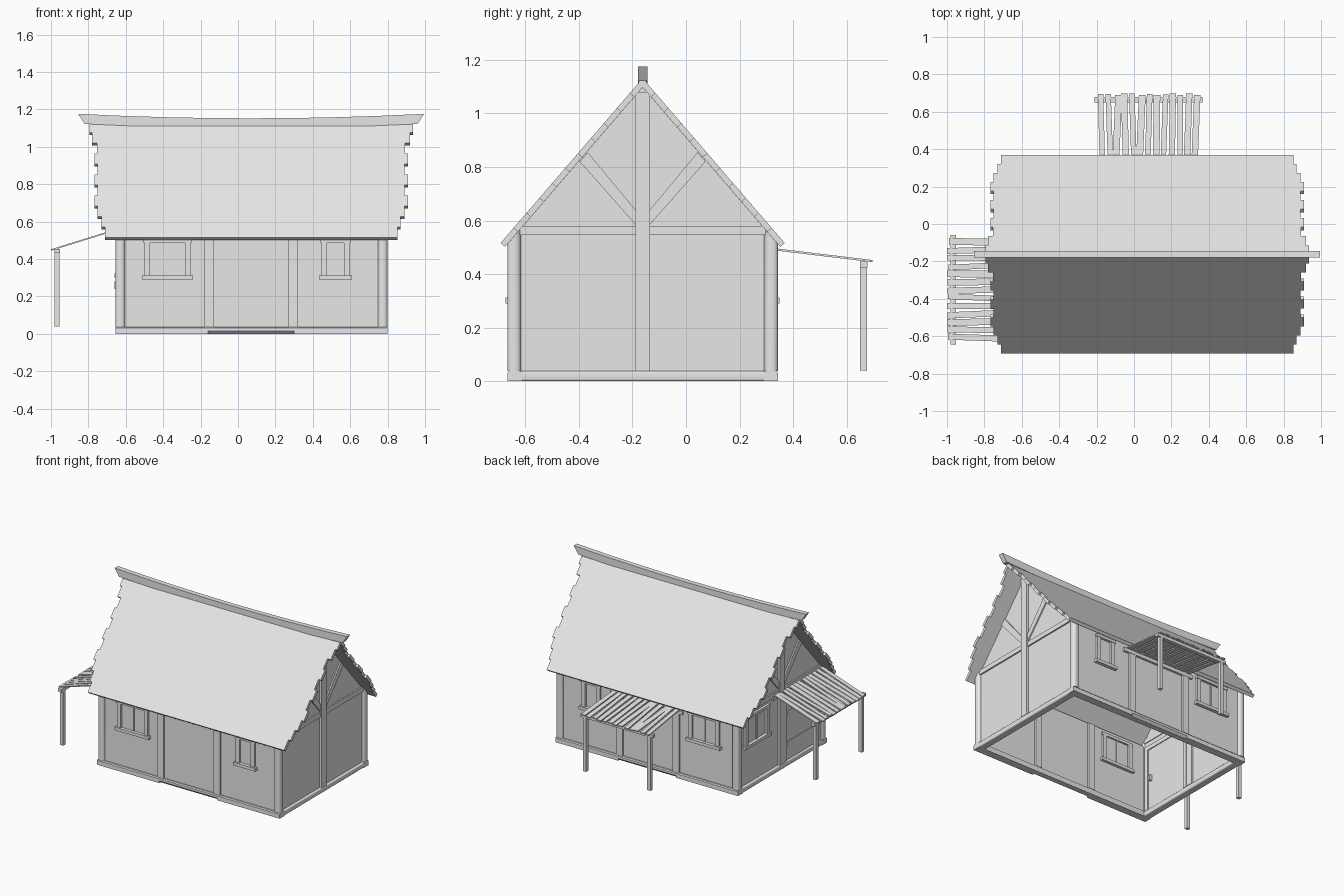
import bpy, bmesh, random
from mathutils import Vector

random.seed(4)
old = bpy.data.objects.get("Cube")
if old:
    bpy.data.objects.remove(old, do_unlink=True)

grey = bpy.data.materials.new("pale_grey")
grey.use_nodes = True
grey.diffuse_color = (0.8, 0.8, 0.8, 1)
grey.node_tree.nodes["Principled BSDF"].inputs["Base Color"].default_value = (0.8, 0.8, 0.8, 1)

# Main dimensions: outer sill rectangle, ridge line and roof pitch
X0, X1, Y0, Y1 = -0.655, 0.80, -0.668, 0.344
SILL, INSET, WALL = 0.037, 0.018, 0.025
RY, RX = -0.162, 0.07
PITCH = 1.16


def under(y):
    """Height of the roof underside at depth y."""
    return 1.098 - PITCH * abs(y - RY)


def prism(name, pts, push, round_edges=0.0):
    """Extrude a polygon along a vector, optionally rounding its long edges."""
    bm = bmesh.new()
    push = Vector(push)
    face = bm.faces.new([bm.verts.new(p) for p in pts])
    ext = bmesh.ops.extrude_face_region(bm, geom=[face])
    moved = [v for v in ext["geom"] if isinstance(v, bmesh.types.BMVert)]
    bmesh.ops.translate(bm, verts=moved, vec=push)
    if not any(f.is_valid and f == face for f in bm.faces):
        bm.faces.new([bm.verts.new(p) for p in pts])
        bmesh.ops.remove_doubles(bm, verts=bm.verts, dist=1e-6)
    bmesh.ops.recalc_face_normals(bm, faces=bm.faces)
    if round_edges:
        def along(e):
            return abs((e.verts[0].co - e.verts[1].co).normalized().dot(push.normalized())) > 0.99
        bmesh.ops.bevel(bm, geom=[e for e in bm.edges if along(e)], offset=round_edges,
                        segments=4, profile=0.5, affect="EDGES")
    me = bpy.data.meshes.new(name)
    bm.to_mesh(me)
    bm.free()
    me.materials.append(grey)
    ob = bpy.data.objects.new(name, me)
    bpy.context.collection.objects.link(ob)
    if round_edges:
        bpy.ops.object.select_all(action="DESELECT")
        ob.select_set(True)
        bpy.context.view_layer.objects.active = ob
        bpy.ops.object.shade_smooth_by_angle(angle=0.6)
    return ob


def box(name, a, b, axis=2, round_edges=0.0):
    """Box between two corners, rounded along one axis."""
    lo = [min(p, q) for p, q in zip(a, b)]
    hi = [max(p, q) for p, q in zip(a, b)]
    i, j = [k for k in range(3) if k != axis]
    pts = []
    for u, v in ((lo[i], lo[j]), (hi[i], lo[j]), (hi[i], hi[j]), (lo[i], hi[j])):
        p = [0, 0, 0]
        p[i], p[j], p[axis] = u, v, lo[axis]
        pts.append(p)
    push = [0, 0, 0]
    push[axis] = hi[axis] - lo[axis]
    return prism(name, pts, push, round_edges)


# Wall frames: (along, outward, up) to world
def on_front(u, d, z): return (u, Y0 + INSET - d, z)
def on_back(u, d, z): return (u, Y1 - INSET + d, z)
def on_right(u, d, z): return (X0 + INSET - d, u, z)
def on_left(u, d, z): return (X1 - INSET + d, u, z)


def panel(name, side, u, d, z):
    return box(name, side(u[0], d[0], z[0]), side(u[1], d[1], z[1]))


# Sill beams; the door section of the long sills has a chamfered foot
DEEP = 0.055
for label, y, s in (("front", Y0, 1), ("back", Y1, -1)):
    for part, a, b, cut in (("right", X0, -0.16, 0), ("middle", -0.16, 0.30, 0.016), ("left", 0.30, X1, 0)):
        prof = [(y + s * DEEP, 0), (y + s * DEEP, SILL), (y + s * 0.006, SILL), (y, SILL - 0.006)]
        prof += [(y, cut), (y + s * cut, 0)] if cut else [(y, 0)]
        prism(f"{label}_sill_{part}", [(a, p, q) for p, q in prof], (b - a, 0, 0))
for label, x, s in (("right", X0, 1), ("left", X1, -1)):
    box(f"{label}_sill", (x, Y0 + DEEP, 0), (x + s * DEEP, Y1 - DEEP, SILL), 1, 0.008)

# Long walls and gable walls
for label, side in (("front", on_front), ("back", on_back)):
    panel(label + "_wall", side, (X0 + 0.03, X1 - 0.03), (-WALL, 0), (0.02, 0.53))
for label, side, s in (("right", on_right, 1), ("left", on_left, -1)):
    ya, yb = Y0 + 0.02, Y1 - 0.02
    outline = [(ya, 0.02), (yb, 0.02), (yb, under(yb)), (RY, under(RY)), (ya, under(ya))]
    prism(label + "_gable", [side(y, 0, z) for y, z in outline], (s * WALL, 0, 0))

    # Gable timbers: king post, tie beam, braces
    panel(label + "_king_post", side, (RY - 0.027, RY + 0.027), (-0.035, 0.016), (SILL, 1.08))
    panel(label + "_tie_beam", side, (Y0 + 0.04, Y1 - 0.04), (-0.03, 0.010), (0.546, 0.58))
    for m in (-1, 1):
        brace = [(0.027, 0.585), (0.027, 0.64), (0.205, 0.855), (0.235, 0.82)]
        prism(label + "_brace", [side(RY + m * o, 0.009, z) for o, z in brace], (s * 0.036, 0, 0))

# Rounded corner posts, running up to the roof
for x in (X0, X1 - 0.052):
    for y in (Y0, Y1 - 0.052):
        post = box("corner_post", (x, y, SILL), (x + 0.052, y + 0.052, 0.53), 2, 0.02)
        for v in post.data.vertices:
            if v.co.z > 0.3:
                v.co.z = under(v.co.y)

# Middle posts on the long walls
for label, side in (("front", on_front), ("back", on_back)):
    for u in (-0.155, 0.295):
        panel(label + "_middle_post", side, (u - 0.026, u + 0.026), (-0.04, 0.014), (SILL, 0.525))


# Windows: jambs, head, ledge and centre bar
def window(label, side, a, b, z0, z1, bar):
    d, t = (-WALL - 0.012, 0.014), 0.03
    panel(label + "_jamb", side, (a, a + t), d, (z0, z1))
    panel(label + "_jamb", side, (b - t, b), d, (z0, z1))
    panel(label + "_head", side, (a - 0.006, b + 0.006), (d[0], 0.018), (z1 - 0.02, z1))
    panel(label + "_ledge", side, (a - 0.013, b + 0.013), (d[0] - 0.008, 0.024), (z0, z0 + 0.022))
    if bar:
        mid = (a + b) / 2
        panel(label + "_bar", side, (mid - 0.006, mid + 0.006), (-WALL - 0.005, 0.007), (z0, z1))


for label, side in (("front", on_front), ("back", on_back)):
    window(label + "_wide_window", side, -0.50, -0.254, 0.29, 0.505, True)
    window(label + "_narrow_window", side, 0.447, 0.596, 0.29, 0.505, False)
window("gable_window", on_right, -0.02, 0.25, 0.30, 0.525, True)

# Door in the right gable
panel("door", on_right, (-0.58, -0.22), (-WALL - 0.004, 0.005), (SILL, 0.48))
for u in (-0.61, -0.22):
    panel("door_jamb", on_right, (u, u + 0.03), (-WALL - 0.01, 0.012), (SILL, 0.51))
panel("door_head", on_right, (-0.61, -0.19), (-WALL - 0.01, 0.012), (0.48, 0.51))
for z in (0.14, 0.36):
    panel("door_batten", on_right, (-0.57, -0.23), (0, 0.010), (z, z + 0.03))
for d in ((0.005, 0.022), (-WALL - 0.022, -WALL)):
    panel("door_handle", on_right, (-0.56, -0.545), d, (0.24, 0.28))

# Roof slopes with stepped plank ends
halves = [0.865, 0.85, 0.823, 0.838, 0.82, 0.838, 0.82, 0.838, 0.82, 0.80, 0.782]
RUN, TOP = 0.531, 1.132
for label, s in (("front", -1), ("back", 1)):
    def slope(x, t):
        return (RX + x, RY + s * RUN * t, TOP - PITCH * RUN * t)
    edge = []
    for i, h in enumerate(halves):
        edge += [(h, i / len(halves)), (h, (i + 1) / len(halves))]
    outline = [slope(h, t) for h, t in edge] + [slope(-h, t) for h, t in reversed(edge)]
    normal = Vector((0, s * PITCH, 1)).normalized()
    prism(label + "_roof", outline, normal * -0.022)

# Sagging ridge cap with slanted ends
cap = []
for i in range(9):
    k = i / 4 - 1
    cap.append((RX + 0.925 * k, RY - 0.018, 1.152 + 0.024 * k * k))
for i in range(9):
    k = 1 - i / 4
    cap.append((RX + 0.89 * k, RY - 0.018, 1.10 + 0.022 * k * k))
prism("ridge_cap", cap, (0, 0.036, 0))


# Lean-to awnings: posts, beams and uneven boards
def awning(label, place, a, b, inner, outer, beam, n, width):
    (o0, z0), (o1, z1) = inner, outer

    def height(o):
        return z0 + (z1 - z0) * (o - o0) / (o1 - o0)
    low = height(beam) - 0.009
    for u in (a + 0.02, b - 0.045):
        box(label + "_post", place(u, beam - 0.013, 0.04), place(u + 0.025, beam + 0.013, low - 0.02))
    box(label + "_beam", place(a, beam - 0.014, low - 0.022), place(b, beam + 0.014, low))
    box(label + "_wall_beam", place(a, o0, height(o0) - 0.035), place(b, o0 + 0.016, height(o0) - 0.01))
    step = (b - a - 0.03) / n
    for i in range(n):
        mid = a + 0.015 + step * (i + 0.5)
        lean = random.uniform(-0.009, 0.009)
        w = width * random.uniform(0.38, 0.52)
        end = o1 - random.uniform(0, 0.012)
        pts = [(mid - lean - w, o0), (mid - lean + w, o0), (mid + lean + w, end), (mid + lean - w, end)]
        prism(label + "_board", [place(u, o, height(o)) for u, o in pts], (0, 0, -0.008))


awning("back_awning", lambda u, o, z: (u, o, z), -0.21, 0.367,
       (0.326, 0.497), (0.70, 0.452), 0.664, 13, 0.037)
awning("side_awning", lambda u, o, z: (-o, u, z), -0.645, -0.06,
       (0.637, 0.565), (1.0, 0.452), 0.967, 13, 0.036)
